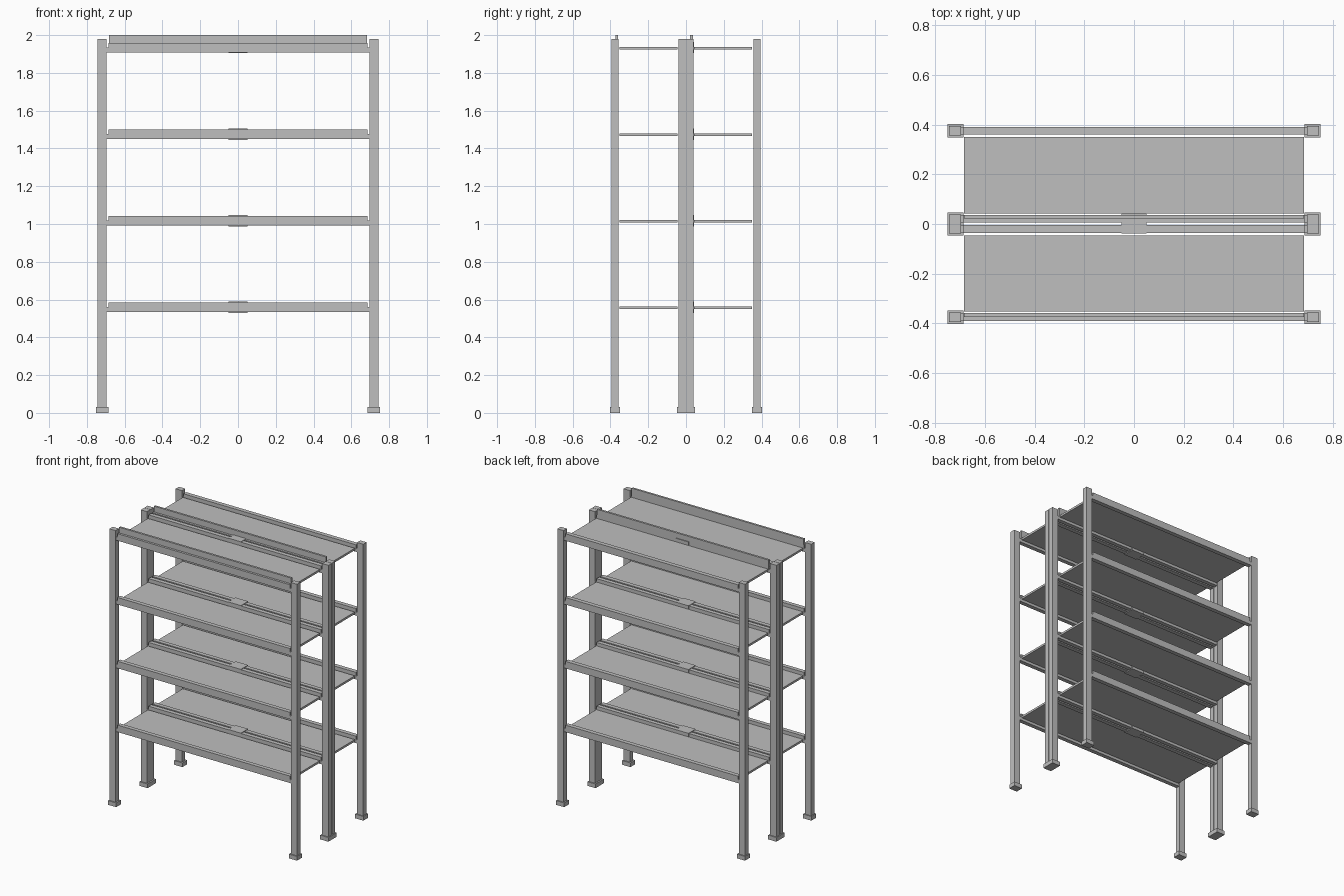
import bpy

cube = bpy.data.objects.get("Cube")
if cube:
    bpy.data.objects.remove(cube, do_unlink=True)

grey = bpy.data.materials.new("plain_grey")
grey.use_nodes = True
grey.diffuse_color = (0.52, 0.52, 0.52, 1)
grey.node_tree.nodes["Principled BSDF"].inputs["Base Color"].default_value = grey.diffuse_color


def box(name, x, y, z):
    """Flat-sided box spanning the given (min, max) ranges."""
    corners = [(a, b, c) for a in x for b in y for c in z]
    faces = [(0, 1, 3, 2), (4, 6, 7, 5), (0, 4, 5, 1),
             (2, 3, 7, 6), (0, 2, 6, 4), (1, 5, 7, 3)]
    mesh = bpy.data.meshes.new(name)
    mesh.from_pydata(corners, [], faces)
    mesh.materials.append(grey)
    obj = bpy.data.objects.new(name, mesh)
    bpy.context.collection.objects.link(obj)
    return obj


def beam(name, y, z):
    """Rail whose upper half is notched back from the posts."""
    box(name + "_lower", (-0.696, 0.696), y, (z, z + 0.025))
    box(name + "_upper", (-0.685, 0.685), y, (z + 0.025, z + 0.05))


DEPTH = 0.396
LEVELS = [0.535 + 0.458 * i for i in range(4)]

# Two identical racks standing back to back
for unit, start in (("front", -DEPTH), ("rear", 0.0)):

    # Posts and feet
    for side, sx in (("left", 1), ("right", -1)):
        for end, yc in (("front", start + 0.02), ("back", start + DEPTH - 0.02)):
            label = f"{unit}_rack_{end}_{side}"
            box(label + "_post", sorted((sx * 0.696, sx * 0.745)),
                (yc - 0.019, yc + 0.019), (0.03, 1.98))
            box(label + "_foot", sorted((sx * 0.686, sx * 0.751)),
                (yc - 0.027, yc + 0.027), (0, 0.03))

    # Rails and shelf boards
    for i, z in enumerate(LEVELS):
        label = f"{unit}_rack_level_{i + 1}"
        beam(label + "_front_beam", (start + 0.006, start + 0.036), z)
        beam(label + "_back_beam", (start + DEPTH - 0.036, start + DEPTH - 0.005), z)
        box(label + "_shelf", (-0.683, 0.683),
            (start + 0.043, start + DEPTH - 0.046), (z + 0.014, z + 0.029))

    # Raised lip on the top front rail
    box(f"{unit}_rack_top_lip", (-0.683, 0.683),
        (start + 0.022, start + 0.037), (LEVELS[-1] + 0.025, 2.0))

# Clips joining the paired middle rails
for i, z in enumerate(LEVELS):
    box(f"joining_clip_{i + 1}", (-0.05, 0.05), (-0.039, 0.043), (z - 0.005, z + 0.054))
